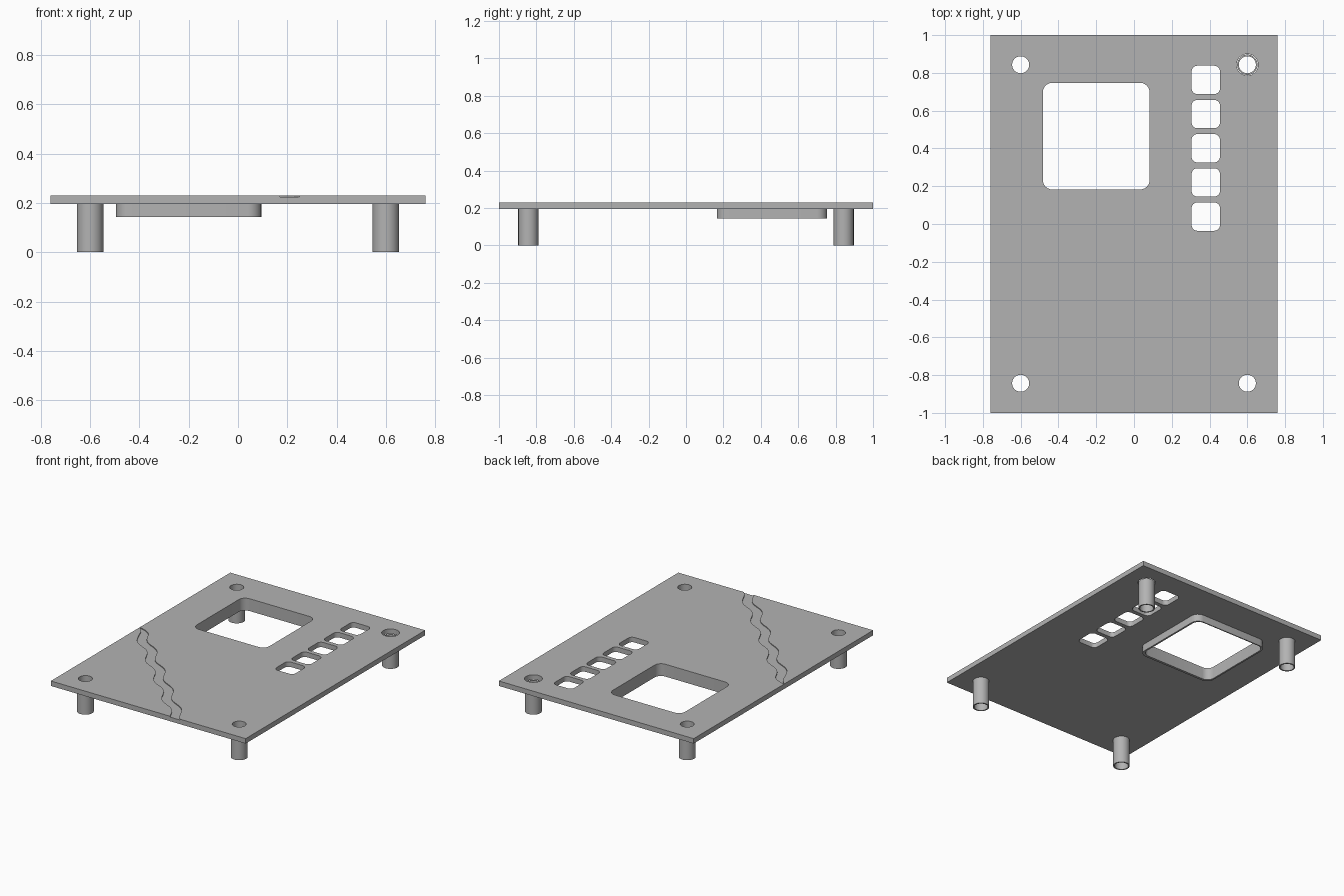
import bpy
import bmesh
import math
from mathutils import Vector

if "Cube" in bpy.data.objects:
    bpy.data.objects.remove(bpy.data.objects["Cube"], do_unlink=True)

PLATE_BOTTOM, PLATE_TOP = 0.195, 0.23
GREY = (0.45, 0.45, 0.45, 1)

grey = bpy.data.materials.new("plain_grey")
grey.use_nodes = True
grey.diffuse_color = GREY
grey.node_tree.nodes["Principled BSDF"].inputs["Base Color"].default_value = GREY


def circle(x, y, r, n=40):
    return [(x + r * math.cos(math.tau * i / n), y + r * math.sin(math.tau * i / n))
            for i in range(n)]


def rounded_rect(x, y, w, h, r, n=6):
    points = []
    for quarter, (sx, sy) in enumerate([(1, 1), (-1, 1), (-1, -1), (1, -1)]):
        for i in range(n + 1):
            a = (quarter + i / n) * math.pi / 2
            points.append((x + sx * (w / 2 - r) + r * math.cos(a),
                           y + sy * (h / 2 - r) + r * math.sin(a)))
    return points


def prisms(name, outlines, z0, z1):
    """Extrude closed outlines from z0 to z1 into one object."""
    bm = bmesh.new()
    for outline in outlines:
        face = bm.faces.new([bm.verts.new((x, y, z0)) for x, y in outline])
        top = bmesh.ops.extrude_face_region(bm, geom=[face])["geom"]
        bmesh.ops.translate(bm, vec=(0, 0, z1 - z0),
                            verts=[v for v in top if isinstance(v, bmesh.types.BMVert)])
    bmesh.ops.recalc_face_normals(bm, faces=bm.faces)
    mesh = bpy.data.meshes.new(name)
    bm.to_mesh(mesh)
    bm.free()
    mesh.materials.append(grey)
    obj = bpy.data.objects.new(name, mesh)
    bpy.context.collection.objects.link(obj)
    return obj


def cut(obj, cutter):
    """Subtract the cutter from the object and discard it."""
    cutter.hide_render = True
    mod = obj.modifiers.new("cut", "BOOLEAN")
    mod.operation, mod.solver, mod.object = "DIFFERENCE", "EXACT", cutter
    bpy.ops.object.select_all(action="DESELECT")
    bpy.context.view_layer.objects.active = obj
    obj.select_set(True)
    bpy.ops.object.modifier_apply(modifier=mod.name)
    bpy.data.objects.remove(cutter, do_unlink=True)


def smooth(obj):
    bpy.ops.object.select_all(action="DESELECT")
    bpy.context.view_layer.objects.active = obj
    obj.select_set(True)
    bpy.ops.object.shade_smooth_by_angle(angle=math.radians(30))


# Plate with window, button openings and screw holes
posts = [(x, y) for x in (-0.6, 0.6) for y in (-0.843, 0.843)]
window = rounded_rect(-0.2, 0.465, 0.565, 0.565, 0.05)
holes = [window]
holes += [rounded_rect(0.38, 0.763 - 0.181 * i, 0.15, 0.15, 0.03) for i in range(5)]
holes += [circle(x, y, 0.057 if x > 0 and y > 0 else 0.045) for x, y in posts]
plate = prisms("plate", [[(-0.76, -1), (0.76, -1), (0.76, 1), (-0.76, 1)]],
               PLATE_BOTTOM, PLATE_TOP)
cut(plate, prisms("hole_cutter", holes, 0.1, 0.3))

# Shallow wavy groove running from the left edge to the front edge
start, end = Vector((-0.76, -0.015)), Vector((0.23, -1.0))
along = end - start
across = Vector((-along.y, along.x)).normalized()
sides = ([], [])
for i in range(75):
    s = i / 70
    wave = -0.018 * math.cos(math.tau * (s - 0.15) / 0.213)
    half = 0.031 * min(1, 0.05 + s / 0.08)
    for side, sign in zip(sides, (-1, 1)):
        side.append(tuple(start + along * s + across * (wave + sign * half)))
cut(plate, prisms("groove_cutter", [sides[0] + sides[1][::-1]], PLATE_TOP - 0.006, 0.3))
smooth(plate)

# Raised frame under the window
frame = prisms("window_frame", [rounded_rect(-0.2, 0.46, 0.59, 0.59, 0.055)],
               0.143, PLATE_BOTTOM)
cut(frame, prisms("frame_cutter", [window], 0.1, 0.3))
smooth(frame)

# Hollow standoff posts
for x, y in posts:
    name = ("back" if y > 0 else "front") + ("_left" if x > 0 else "_right") + "_post"
    post = prisms(name, [circle(x, y, 0.054)], 0, PLATE_BOTTOM)
    cut(post, prisms("bore_cutter", [circle(x, y, 0.045)], -0.1, 0.3))
    smooth(post)
